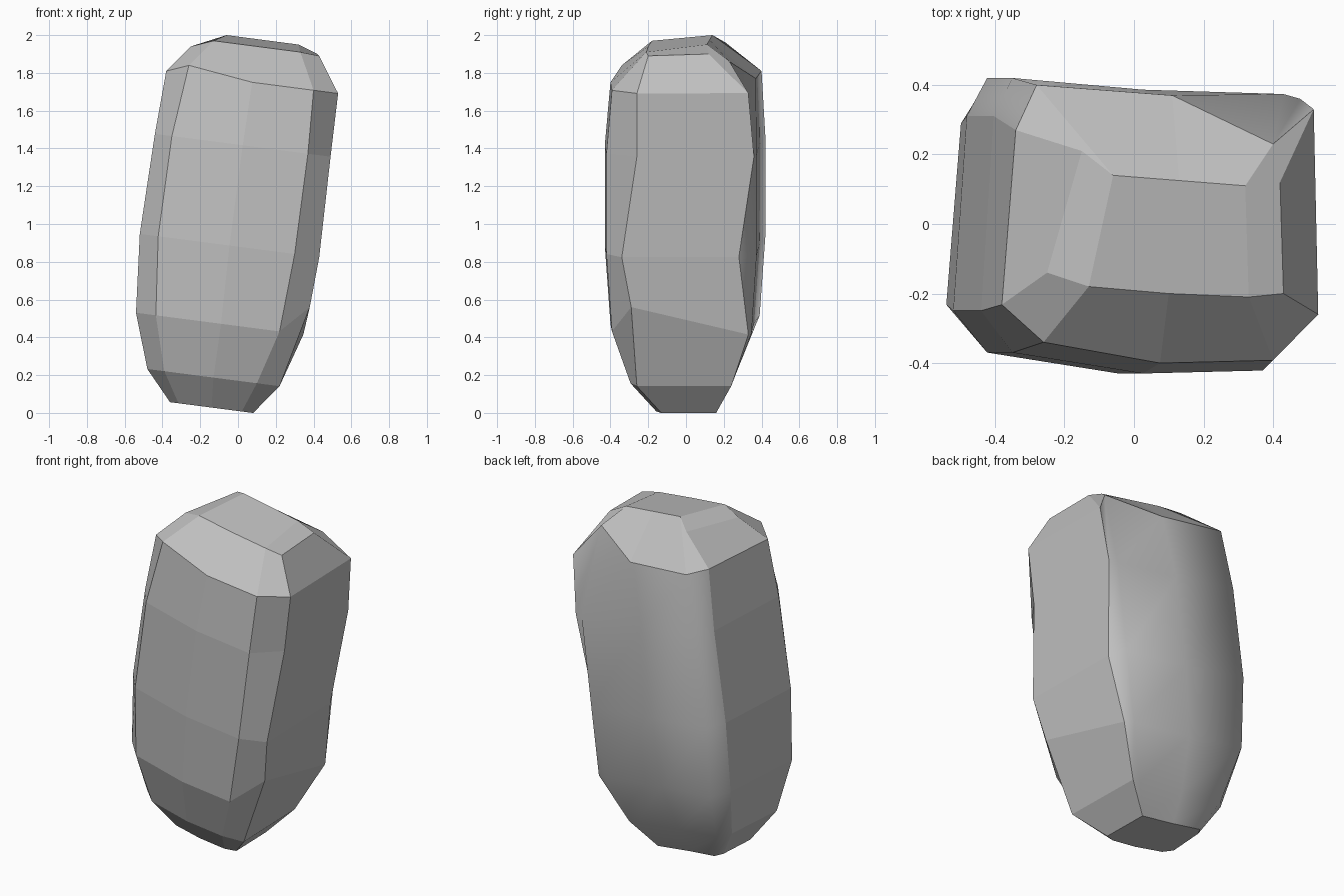
import bpy
import bmesh

cube = bpy.data.objects.get("Cube")
if cube:
    bpy.data.objects.remove(cube, do_unlink=True)

# Stone colour
stone = bpy.data.materials.new("stone grey")
stone.use_nodes = True
grey = (0.53, 0.53, 0.53, 1)
stone.diffuse_color = grey
stone.node_tree.nodes["Principled BSDF"].inputs["Base Color"].default_value = grey

TILT = 0.13  # every ring dips towards +x


def ring(height, left, right, front, back, cut_x, cut_front, cut_back):
    """Outline of a bevelled box, counter-clockwise from the front left corner."""
    mid = (left + right) / 2
    outline = [
        (left + cut_x * 0.75, front * 0.86),
        (mid, front),
        (right - cut_x, front * 0.98),
        (right, front + cut_front),
        (right - cut_x * 0.1, back - cut_back),
        (right - cut_x * 0.5, back * 0.89),
        (mid, back * 0.92),
        (left + cut_x * 0.75, back),
        (left + cut_x * 0.3, back * 0.74),
        (left, front * 0.58),
    ]
    return [(x, y, height - TILT * x) for x, y in outline]


# Rings from the foot to the shoulder
levels = [
    ring(0.01, -0.36, 0.08, -0.16, 0.18, 0.06, 0.03, 0.02),
    ring(0.17, -0.48, 0.22, -0.30, 0.27, 0.12, 0.04, 0.03),
    ring(0.46, -0.54, 0.36, -0.40, 0.39, 0.14, 0.11, 0.06),
    ring(0.88, -0.52, 0.43, -0.43, 0.42, 0.13, 0.09, 0.14),
    ring(1.42, -0.44, 0.49, -0.43, 0.42, 0.12, 0.17, 0.06),
    ring(1.76, -0.38, 0.53, -0.40, 0.41, 0.13, 0.14, 0.08),
]

# Raised front corner and broken back rim of the shoulder, with a notch
levels[-1][0] = (-0.26, -0.34, 1.84)
levels[-1][5:9] = [(0.40, 0.23, 1.86), (0.11, 0.37, 1.77),
                   (-0.28, 0.40, 1.81), (-0.34, 0.27, 1.81)]

# Chipped right flank, just above the foot
levels[2][3] = (0.38, -0.29, 0.56)

# Sloping crown
levels.append([
    (-0.13, -0.18, 1.97), (0.10, -0.20, 1.94), (0.33, -0.21, 1.91),
    (0.43, -0.20, 1.89), (0.42, 0.12, 1.90), (0.32, 0.11, 1.95),
    (0.13, 0.125, 1.975), (-0.06, 0.14, 2.0), (-0.15, 0.21, 1.96),
    (-0.25, -0.14, 1.94),
])

# Skin the rings; the worn back is smooth, the rest is faceted
bm = bmesh.new()
rows = [[bm.verts.new(p) for p in level] for level in levels]
count = len(rows[0])
for i, (low, high) in enumerate(zip(rows, rows[1:])):
    for j in range(count):
        k = (j + 1) % count
        face = bm.faces.new((low[j], low[k], high[k], high[j]))
        face.smooth = 4 <= j <= 7 and i < len(rows) - 2

# Flat top with a bevel strip on each side, and the underside
for patch in ((0, 1, 2, 5, 6, 7), (2, 3, 4, 5), (7, 8, 9, 0)):
    bm.faces.new([rows[-1][n] for n in patch])
bm.faces.new(reversed(rows[0]))

mesh = bpy.data.meshes.new("standing_stone")
bm.to_mesh(mesh)
bm.free()
mesh.materials.append(stone)
rock = bpy.data.objects.new("standing_stone", mesh)
bpy.context.collection.objects.link(rock)
